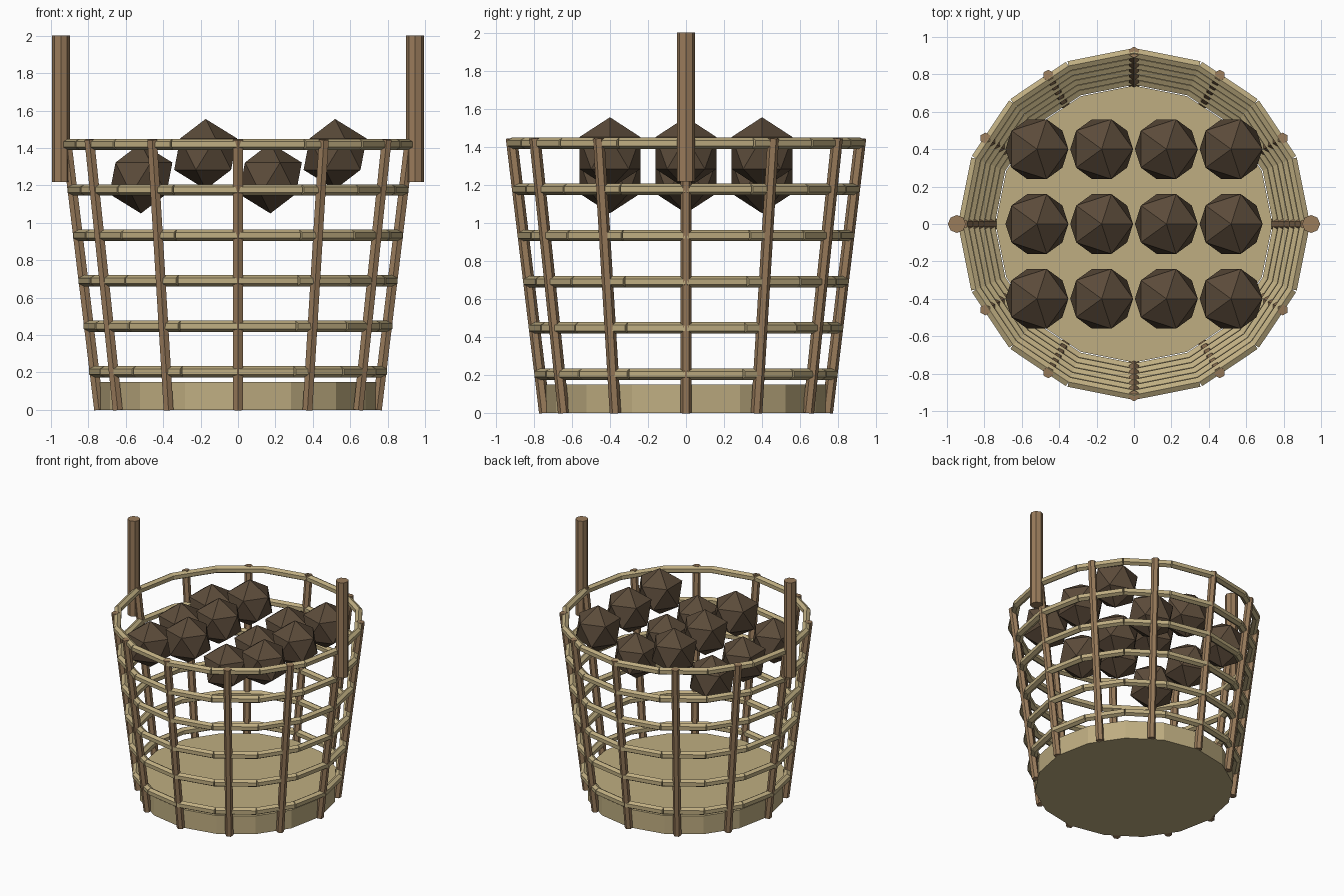
import bpy
from math import radians, cos, sin
from mathutils import Vector, Matrix

cube = bpy.data.objects.get("Cube")
if cube:
    bpy.data.objects.remove(cube, do_unlink=True)


def material(name, color):
    mat = bpy.data.materials.new(name)
    mat.use_nodes = True
    mat.diffuse_color = (*color, 1)
    for node in mat.node_tree.nodes:
        if node.type == 'BSDF_PRINCIPLED':
            node.inputs["Base Color"].default_value = (*color, 1)
    return mat


straw = material("straw tan", (0.52, 0.42, 0.22))
wood = material("wood brown", (0.32, 0.20, 0.105))
coal = material("dark lump brown", (0.105, 0.07, 0.042))


def polar(radius, degrees, z):
    a = radians(degrees)
    return Vector((radius * cos(a), radius * sin(a), z))


def finish(name, mat):
    obj = bpy.context.object
    obj.name = name
    obj.data.materials.append(mat)
    return obj


def rod(name, start, end, radius, sides, mat, side_ref):
    """Straight rod between two points; one corner points towards side_ref."""
    axis = (end - start).normalized()
    x = side_ref.cross(axis).normalized()
    y = axis.cross(x)
    bpy.ops.mesh.primitive_cylinder_add(vertices=sides, radius=radius,
                                        depth=(end - start).length)
    obj = finish(name, mat)
    rot = Matrix((x, y, axis)).transposed().to_4x4()
    obj.matrix_world = Matrix.Translation((start + end) / 2) @ rot
    return obj


def wall_radius(z):
    return 0.747 + 0.118 * z


UP = Vector((0, 0, 1))
FORWARD = Vector((0, 1, 0))

# Solid basket floor
bpy.ops.mesh.primitive_cylinder_add(vertices=16, radius=0.74, depth=0.15,
                                    location=(0, 0, 0.075))
finish("basket_floor", straw)

# Leaning upright stakes
for i in range(12):
    rod(f"stake_{i + 1}", polar(0.743, 30 * i, 0), polar(0.918, 30 * i, 1.445),
        0.03, 6, wood, FORWARD)

# Horizontal hoops made from short straight canes
for level in range(6):
    z = 0.204 + 0.243 * level
    r = wall_radius(z)
    for i in range(16):
        rod(f"hoop_{level + 1}_cane_{i + 1}", polar(r, 22.5 * i, z),
            polar(r, 22.5 * (i + 1), z), 0.03, 6, straw, UP)

# Handle posts
for side, name in ((1, "left_handle_post"), (-1, "right_handle_post")):
    rod(name, Vector((side * 0.947, 0, 1.217)), Vector((side * 0.947, 0, 2)),
        0.048, 8, wood, FORWARD)

# Faceted lumps, alternating low and high by column
for col in range(4):
    for row in range(3):
        bpy.ops.mesh.primitive_ico_sphere_add(
            subdivisions=1, radius=0.188,
            location=(0.346 * (col - 1.5), 0.4 * (row - 1),
                      1.367 if col % 2 else 1.238))
        finish(f"lump_{col + 1}_{row + 1}", coal)
